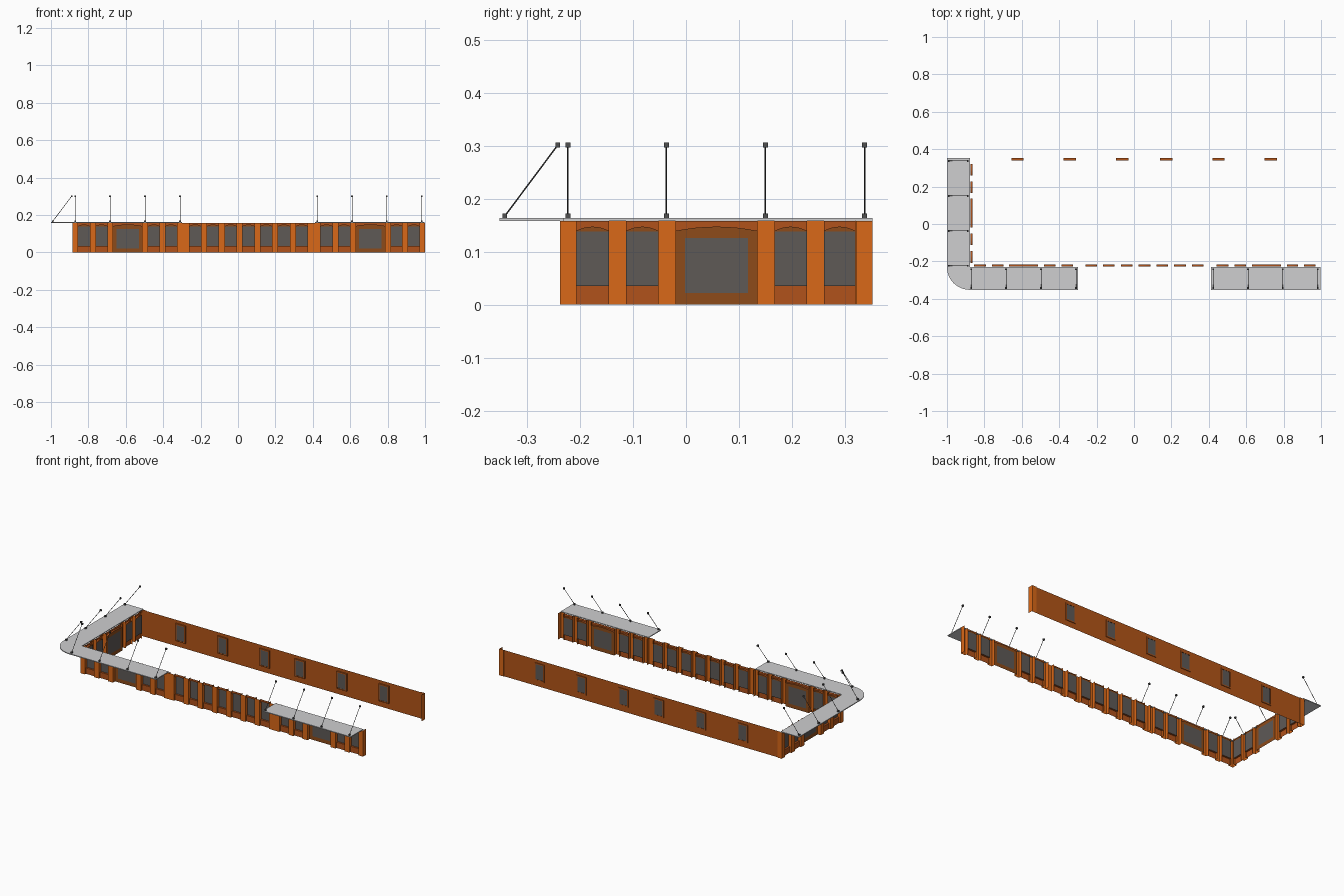
import bpy, bmesh, math
from mathutils import Vector

if "Cube" in bpy.data.objects:
    bpy.data.objects.remove(bpy.data.objects["Cube"])


def material(name, rgb):
    m = bpy.data.materials.new(name)
    m.diffuse_color = (*rgb, 1)
    m.use_nodes = True
    m.node_tree.nodes["Principled BSDF"].inputs["Base Color"].default_value = m.diffuse_color
    return m


ORANGE = material("orange_brick", (0.70, 0.138, 0.009))
BASE = material("red_brown_base", (0.44, 0.085, 0.011))
BROWN = material("dark_brown_frame", (0.27, 0.070, 0.010))
BACK = material("brown_back_wall", (0.45, 0.090, 0.009))
GLASS = material("smoky_glass", (0.112, 0.100, 0.094))
CANOPY = material("canopy_grey", (0.62, 0.62, 0.63))
METAL = material("dark_metal", (0.08, 0.08, 0.08))

TOP = 0.158             # wall height
SILL, SPRING, CROWN = 0.035, 0.138, 0.147
FACE, PANE = 0.010, 0.021   # depth of the header and of the glass behind the piers
PIER, WIN = 0.031, 0.062


def finish(name, bm, mat):
    me = bpy.data.meshes.new(name)
    bm.to_mesh(me)
    bm.free()
    me.materials.append(mat)
    ob = bpy.data.objects.new(name, me)
    bpy.context.collection.objects.link(ob)
    return ob


class Sheet:
    """Collects faces given in wall coordinates (along, depth, height)."""
    def __init__(self, place, flip):
        self.bm, self.place, self.flip = bmesh.new(), place, flip

    def face(self, pts):
        vs = [self.bm.verts.new(self.place(*p)) for p in pts]
        self.bm.faces.new(vs[::-1] if self.flip else vs)

    def upright(self, u0, u1, z0, z1, d):
        self.face([(u0, d, z0), (u1, d, z0), (u1, d, z1), (u0, d, z1)])

    def ledge(self, u0, u1, z, d0, d1, down=False):
        p = [(u0, d0, z), (u1, d0, z), (u1, d1, z), (u0, d1, z)]
        self.face(p[::-1] if down else p)

    def side(self, u, z0, z1, d0, d1, right=False):
        p = [(u, d1, z0), (u, d0, z0), (u, d0, z1), (u, d1, z1)]
        self.face(p[::-1] if right else p)


def shopfront(name, bays, start, end, place, flip=False):
    """A run of piers with arched bays; each bay is (u0, u1, is_wide)."""
    new = lambda: Sheet(place, flip)
    piers, heads, bases, panes, frames = new(), new(), new(), new(), new()
    # piers fill the gaps between bays
    edges = [start] + [u for b in bays for u in b[:2]] + [end]
    for u0, u1 in zip(edges[::2], edges[1::2]):
        piers.upright(u0, u1, 0, TOP, 0)
        piers.side(u0, 0, TOP, 0, PANE)
        piers.side(u1, 0, TOP, 0, PANE, True)
    for u0, u1, wide in bays:
        # arched header with soffit, and the frame filling the arch
        n = 8
        us = [u0 + (u1 - u0) * i / n for i in range(n + 1)]
        zs = [SPRING + 0.001 + (CROWN - SPRING - 0.001) * (1 - (2 * i / n - 1) ** 2) for i in range(n + 1)]
        for a, b, za, zb in zip(us, us[1:], zs, zs[1:]):
            heads.face([(a, FACE, za), (b, FACE, zb), (b, FACE, TOP), (a, FACE, TOP)])
            heads.face([(a, PANE, za), (b, PANE, zb), (b, FACE, zb), (a, FACE, za)])
        arch = [(a, PANE, z) for a, z in zip(us, zs)][::-1]
        frames.face([(u0, PANE, SPRING), (u1, PANE, SPRING)] + arch)
        if wide:
            # wide entrance: brown surround with a glass sheet in it
            g0, g1, z0, z1 = u0 + 0.018, u1 - 0.018, 0.022, 0.126
            frames.upright(u0, g0, 0, SPRING, PANE)
            frames.upright(g1, u1, 0, SPRING, PANE)
            frames.upright(g0, g1, 0, z0, PANE)
            frames.upright(g0, g1, z1, SPRING, PANE)
            panes.upright(g0, g1, z0, z1, PANE)
        else:
            # window over a solid base
            bases.upright(u0, u1, 0, SILL, FACE)
            bases.ledge(u0, u1, SILL, FACE, PANE)
            panes.upright(u0, u1, SILL, SPRING, PANE)
    for part, sheet, mat in (("piers", piers, ORANGE), ("arch_headers", heads, BASE), ("bases", bases, BASE),
                             ("glass", panes, GLASS), ("frames", frames, BROWN)):
        if sheet.bm.faces:
            finish(f"{name}_{part}", sheet.bm, mat)


def wing(s):
    """Two windows, one wide entrance, two windows, over a length of 0.588."""
    return [(s + a, s + b, b - a > 0.1) for a, b in
            ((.030, .093), (.125, .186), (.218, .373), (.405, .466), (.498, .558))]


# front wall: wing, seven plain bays, wing; left wall: one wing
front = lambda u, d, z: Vector((u, -0.238 + d, z))
left = lambda u, d, z: Vector((-0.885 + d, u, z))
shopfront("front_left", wing(-0.885), -0.885, -0.297, front)
shopfront("front_middle", [(-0.26 + .095 * i, -0.26 + .095 * i + WIN, False) for i in range(7)], -0.297, 0.412, front)
shopfront("front_right", wing(0.412), 0.412, 1.0, front)
shopfront("left_side", wing(-0.238), -0.238, 0.352, left, True)

# back wall with six recessed windows
back = lambda u, d, z: Vector((u, 0.352 - d, z))
wall, reveal, pane, ends = (Sheet(back, True) for _ in range(4))
u = -0.885
for c in (-0.623, -0.343, -0.063, 0.172, 0.452, 0.732):
    a, b, z0, z1 = c - 0.033, c + 0.033, SILL - 0.001, SPRING + 0.001
    wall.upright(u, a, 0, TOP, 0.004)
    wall.upright(a, b, 0, z0, 0.004)
    wall.upright(a, b, z1, TOP, 0.004)
    # border standing slightly proud on both sides, glass in the middle
    t = 0.007
    reveal.ledge(a, b, z1, 0.0, 0.012)
    reveal.ledge(a, b, z0, 0.0, 0.012, True)
    reveal.side(a, z0, z1, 0.0, 0.012)
    reveal.side(b, z0, z1, 0.0, 0.012, True)
    for d in (0.0, 0.012):
        for r in ((a, a + t, z0, z1), (b - t, b, z0, z1),
                  (a + t, b - t, z0, z0 + t), (a + t, b - t, z1 - t, z1)):
            reveal.upright(*r, d)
    pane.upright(a + t, b - t, z0 + t, z1 - t, 0.001)
    pane.upright(a + t, b - t, z0 + t, z1 - t, 0.011)
    u = b
wall.upright(u, 1.0, 0, TOP, 0.004)
# corner piers of the back wall, and the return at the open end
for a, b in ((-0.885, -0.855), (0.97, 1.0)):
    ends.upright(a, b, 0, TOP, 0)
    ends.side(a, 0, TOP, 0, 0.004)
    ends.side(b, 0, TOP, 0, 0.004, True)
ends.side(1.0, 0, TOP, 0.004, PIER, True)
finish("back_wall", wall.bm, BACK)
finish("back_window_frames", reveal.bm, BACK)
finish("back_glass", pane.bm, GLASS)
finish("back_corner_piers", ends.bm, ORANGE)
ret = Sheet(front, False)
ret.side(1.0, 0, TOP, PANE, PIER, True)
finish("front_end_return", ret.bm, ORANGE)


def slab(name, outline):
    bm = bmesh.new()
    f = bm.faces.new([bm.verts.new((x, y, 0.158)) for x, y in outline])
    ext = bmesh.ops.extrude_face_region(bm, geom=[f])
    bmesh.ops.translate(bm, vec=(0, 0, 0.005), verts=[v for v in ext["geom"] if isinstance(v, bmesh.types.BMVert)])
    bmesh.ops.recalc_face_normals(bm, faces=bm.faces)
    finish(name, bm, CANOPY)


# canopies: L shape with a rounded corner, and a straight one
arc = [(-0.878 + 0.122 * math.cos(t), -0.231 + 0.121 * math.sin(t))
       for t in (math.pi * (1 + i / 24) for i in range(13))]
slab("corner_canopy", [(-0.878, 0.352), (-1.0, 0.352)] + arc + [(-0.30, -0.352), (-0.30, -0.231), (-0.878, -0.231)])
slab("right_canopy", [(0.412, -0.352), (0.997, -0.352), (0.997, -0.231), (0.412, -0.231)])


def tie_rod(name, low, high):
    """Slanted rod with a small bracket at each end."""
    low, high = Vector(low), Vector(high)
    bm = bmesh.new()
    axis = high - low
    rod = bmesh.ops.create_cone(bm, segments=8, radius1=0.0014, radius2=0.0014, depth=axis.length, cap_ends=True)
    rot = axis.to_track_quat('Z', 'Y')
    for v in rod["verts"]:
        v.co = rot @ v.co + (low + high) / 2
    for p in (low, high):
        cube = bmesh.ops.create_cube(bm, size=0.0092)
        bmesh.ops.translate(bm, vec=p, verts=cube["verts"])
    finish(name, bm, METAL)


for i, x in enumerate((-0.87, -0.684, -0.497, -0.31, 0.423, 0.61, 0.796, 0.983)):
    tie_rod(f"front_tie_rod_{i}", (x, -0.342, 0.167), (x, -0.242, 0.301))
for i, y in enumerate((-0.223, -0.037, 0.15, 0.337)):
    tie_rod(f"left_tie_rod_{i}", (-0.99, y, 0.167), (-0.889, y, 0.301))
